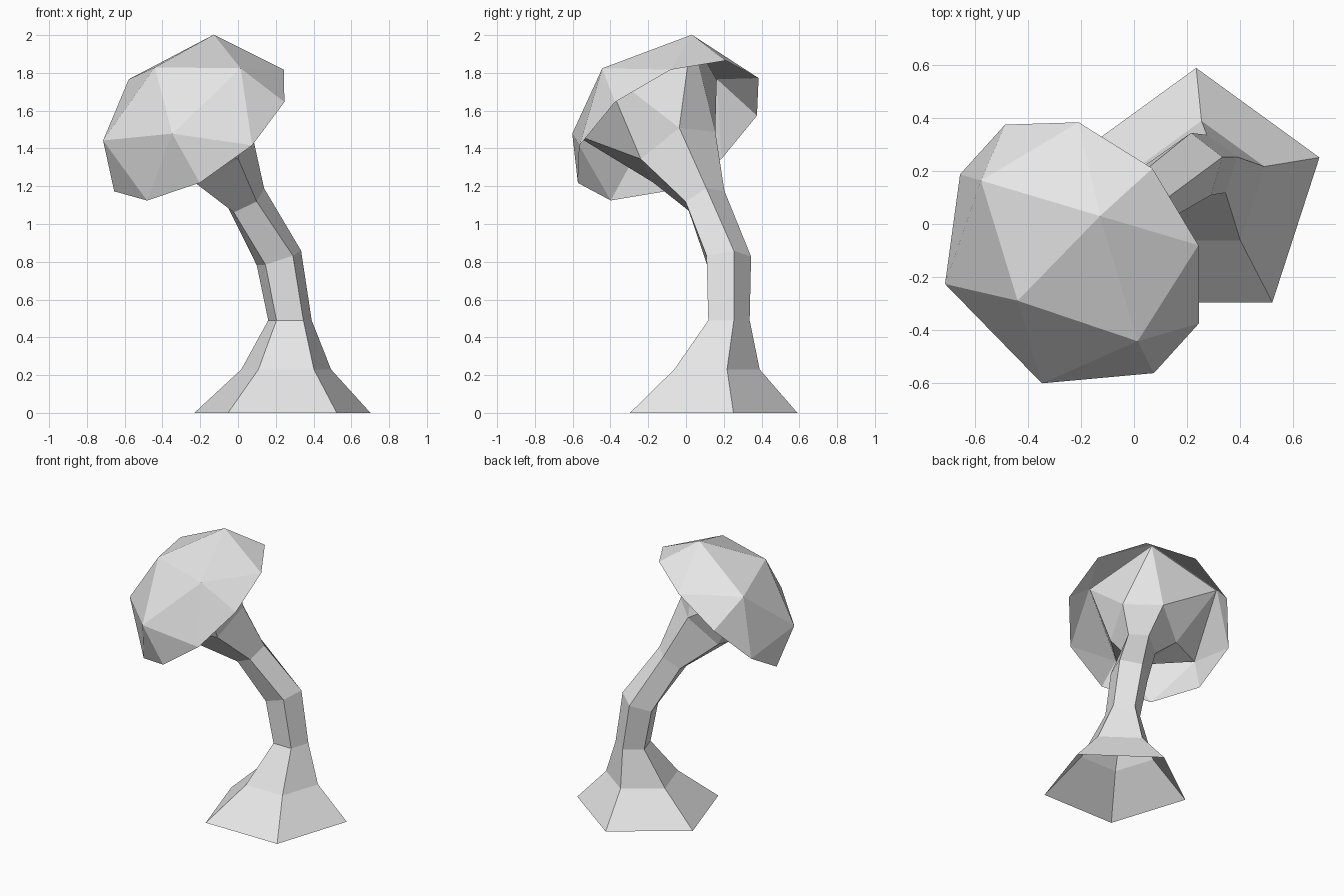
import bpy
from math import sin, cos, radians
from mathutils import Vector

default = bpy.data.objects.get("Cube")
if default:
    bpy.data.objects.remove(default, do_unlink=True)

# Single pale grey material
GREY = (0.8, 0.8, 0.8, 1.0)
grey = bpy.data.materials.new("pale_grey")
grey.use_nodes = True
grey.diffuse_color = GREY
grey.node_tree.nodes["Principled BSDF"].inputs["Base Color"].default_value = GREY


def ring(center, normal, start, radius, count=5):
    """Regular polygon around a tilted axis, first corner towards start."""
    n = Vector(normal).normalized()
    u = Vector(start)
    u = (u - n * u.dot(n)).normalized()
    v = n.cross(u)
    step = radians(360 / count)
    return [Vector(center) + radius * (u * cos(i * step) + v * sin(i * step))
            for i in range(count)]


def build(name, verts, faces):
    mesh = bpy.data.meshes.new(name)
    mesh.from_pydata([tuple(p) for p in verts], [], faces)
    mesh.materials.append(grey)
    mesh.update()
    obj = bpy.data.objects.new(name, mesh)
    bpy.context.collection.objects.link(obj)
    return obj


# Tilted frame shared by the cap and the flared top of the stem
cap_center = Vector((-0.206, -0.094, 1.495))
cap_axis = Vector((-0.517, -0.433, 0.74)).normalized()
cap_start = Vector((0.502, 0.553, 0.664))
mid_center = cap_center + cap_axis * 0.281

# Cap: open faceted dome with a pole, five shoulder corners and ten rim corners
verts = [cap_center + cap_axis * 0.453]
verts += ring(mid_center, cap_axis, cap_start, 0.447)
verts += ring(cap_center, cap_axis, cap_start, 0.553, 10)
faces = []
for i in range(5):
    a, b = 1 + i, 1 + (i + 1) % 5
    rim = [6 + (2 * i + k) % 10 for k in (-1, 0, 1)]
    faces += [(0, a, b), (a, rim[0], rim[1]), (a, rim[1], rim[2]), (a, rim[2], b)]
build("cap", verts, faces)

# Stem: open five-sided tube along a bent spine (center, axis, start, radius)
UP, SIDE = (0, 0, 1), (0.951, 0.309, 0)
sections = [
    ((0.235, 0.10, 0), UP, SIDE, 0.49),
    ((0.255, 0.14, 0.23), UP, SIDE, 0.25),
    ((0.275, 0.216, 0.49), UP, SIDE, 0.121),
    ((0.217, 0.215, 0.817), (-0.31, -0.08, 0.94), (0.951, 0.309, 0.31), 0.13),
    ((0.04, 0.0975, 1.128), (-0.465, -0.35, 0.81), (0.86, 0.1, 0.5), 0.116),
    ((-0.118, -0.045, 1.374), cap_axis, (0.84, 0.065, 0.55), 0.23),
]
verts = [p for s in sections for p in ring(*s)]
faces = []
for k in range(len(sections) - 1):
    for i in range(5):
        j = (i + 1) % 5
        faces.append((5 * k + i, 5 * k + j, 5 * k + 5 + j, 5 * k + 5 + i))

# Flare: alternating triangles up to the inside of the cap shoulder
base = len(verts) - 5
top = len(verts)
verts += ring(mid_center - cap_axis * 0.004, cap_axis, cap_start, 0.443)
for i in range(5):
    j = (i + 1) % 5
    faces += [(base + i, base + j, top + i), (base + j, top + j, top + i)]
build("stem", verts, faces)
